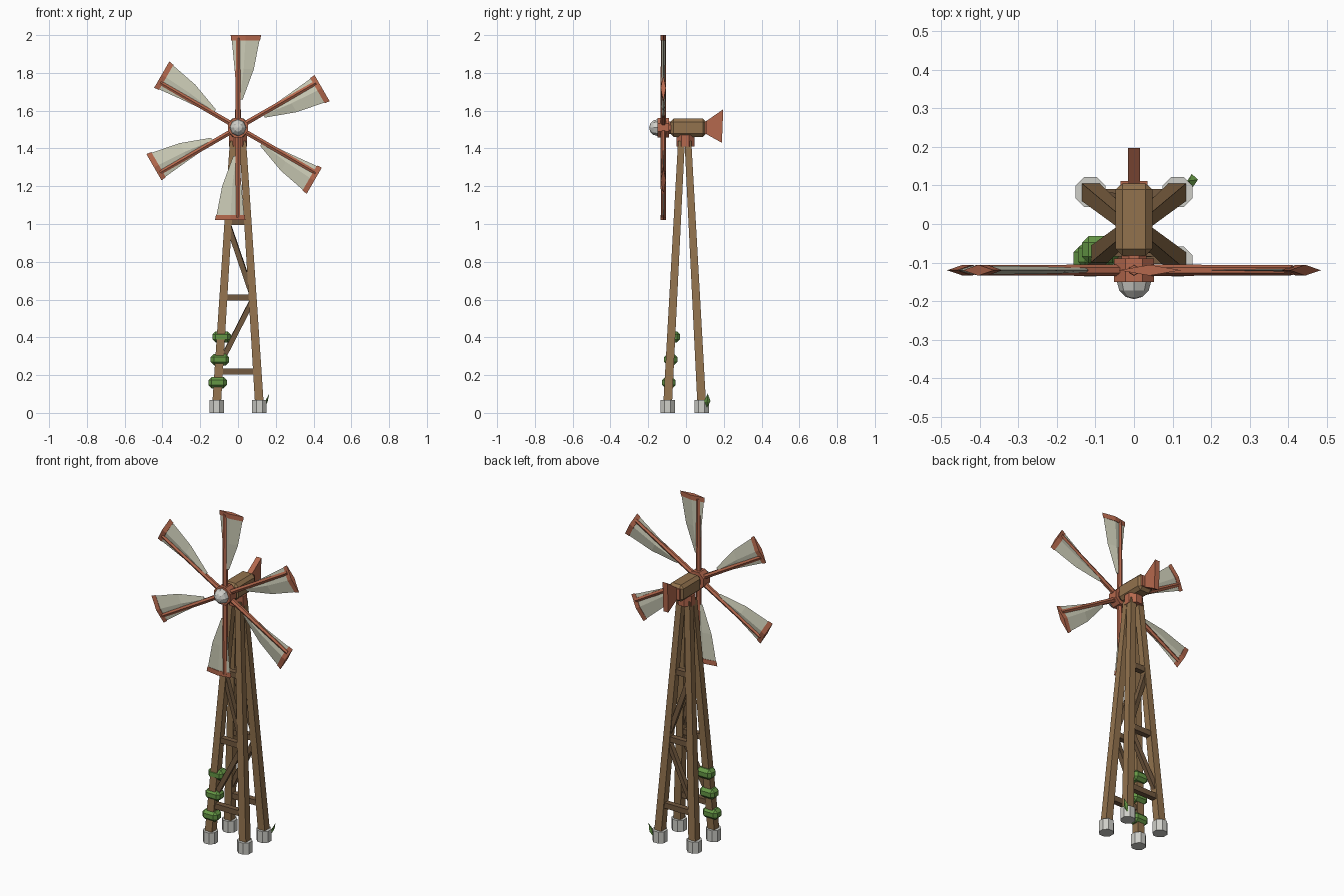
import bpy, bmesh, math
from mathutils import Vector, Matrix

if "Cube" in bpy.data.objects:
    bpy.data.objects.remove(bpy.data.objects["Cube"])

def mat(name, rgb):
    m = bpy.data.materials.new(name)
    m.diffuse_color = (*rgb, 1)
    m.use_nodes = True
    m.node_tree.nodes["Principled BSDF"].inputs["Base Color"].default_value = m.diffuse_color
    return m

WOOD = mat("wood", (0.29, 0.17, 0.075))
DARK = mat("dark_wood", (0.17, 0.10, 0.05))
RUST = mat("rust_orange", (0.46, 0.14, 0.075))
SAIL = mat("sail", (0.60, 0.60, 0.47))
LEAF = mat("leaf", (0.13, 0.31, 0.06))
STONE = mat("stone", (0.62, 0.62, 0.58))

def finish(name, bm, m):
    bmesh.ops.recalc_face_normals(bm, faces=bm.faces)
    me = bpy.data.meshes.new(name)
    bm.to_mesh(me)
    bm.free()
    ob = bpy.data.objects.new(name, me)
    bpy.context.collection.objects.link(ob)
    me.materials.append(m)
    return ob

def loft(name, rings, m, xf=Matrix()):
    """Skin equal-length rings of points and cap both ends."""
    bm = bmesh.new()
    vs = [[bm.verts.new(xf @ Vector(p)) for p in r] for r in rings]
    n = len(vs[0])
    for a, b in zip(vs, vs[1:]):
        for i in range(n):
            bm.faces.new((a[i], a[(i + 1) % n], b[(i + 1) % n], b[i]))
    bm.faces.new(vs[0])
    bm.faces.new(vs[-1])
    return finish(name, bm, m)

def rod(name, a, b, r1, r2, sides, m, xf=Matrix(), turn=0.5):
    a, b = Vector(a), Vector(b)
    q = (b - a).to_track_quat('Z', 'Y')
    ang = [2 * math.pi * (i + turn) / sides for i in range(sides)]
    ring = lambda c, r: [c + q @ Vector((r * math.cos(t), r * math.sin(t), 0)) for t in ang]
    return loft(name, [ring(a, r1), ring(b, r2)], m, xf)

def box(name, c, size, m, bevel=0, rot=0):
    bm = bmesh.new()
    bmesh.ops.create_cube(bm, size=1)
    bmesh.ops.scale(bm, vec=size, verts=bm.verts)
    if bevel:
        bmesh.ops.bevel(bm, geom=bm.edges[:], offset=bevel, segments=1, affect='EDGES', profile=0.5)
    bmesh.ops.transform(bm, matrix=Matrix.Translation(c) @ Matrix.Rotation(rot, 4, 'Z'), verts=bm.verts)
    return finish(name, bm, m)

CY = -0.007  # tower centre in y

def leg_at(sx, sy, z):
    t = (z - 0.05) / 1.39
    return Vector((sx * (0.113 - 0.088 * t), CY + sy * (0.09 - 0.073 * t), z))

def square(c, h):
    return [c + Vector((x * h, y * h, 0)) for x, y in ((-1, -1), (1, -1), (1, 1), (-1, 1))]

# Legs and stone feet
for sx in (-1, 1):
    for sy in (-1, 1):
        loft("leg", [square(leg_at(sx, sy, 0.05), 0.023), square(leg_at(sx, sy, 1.44), 0.018)], WOOD)
        f = leg_at(sx, sy, 0.05)
        rod("foot", (f.x, f.y, 0), (f.x, f.y, 0.068), 0.042, 0.042, 8, STONE)

# Rungs and zigzag braces on the front and back faces
for sy in (-1, 1):
    for z in (0.22, 0.61, 1.01):
        rod("rung", leg_at(-1, sy, z), leg_at(1, sy, z), 0.023, 0.023, 4, DARK)
    rod("brace", leg_at(-1, sy, 0.25), leg_at(1, sy, 0.60), 0.019, 0.019, 4, DARK)
    rod("brace", leg_at(1, sy, 0.62), leg_at(-1, sy, 1.00), 0.019, 0.019, 4, DARK)

# Turntable collar, gear housing and tail
rod("turntable", (0, CY + 0.004, 1.41), (0, CY + 0.004, 1.47), 0.052, 0.052, 8, RUST)
HZ, HY = 1.51, -0.12
box("housing", (0, 0.012, HZ), (0.095, 0.19, 0.098), WOOD, 0.018)
box("housing_cap", (0, 0.106, HZ), (0.07, 0.012, 0.066), RUST)
tail = [(0.10, 1.48), (0.19, 1.43), (0.197, 1.607), (0.10, 1.54)]
loft("tail_vane", [[(x, y, z) for y, z in tail] for x in (-0.016, 0.016)], RUST)

# Hub, shaft and nose
rod("shaft", (0, -0.07, HZ), (0, -0.10, HZ), 0.035, 0.035, 8, RUST)
rod("hub", (0, -0.09, HZ), (0, -0.15, HZ), 0.056, 0.056, 8, RUST)
bm = bmesh.new()
bmesh.ops.create_uvsphere(bm, u_segments=8, v_segments=6, radius=0.044)
bmesh.ops.transform(bm, matrix=Matrix.Translation((0, -0.151, HZ)) @ Matrix.Rotation(math.pi / 2, 4, 'X'), verts=bm.verts)
finish("nose", bm, STONE)

# Six blades: diamond-section sail, tip band and spar
def lens(r, u0, u1, um, h):
    return [(u0, 0, r), (um, -h, r), (u1, 0, r), (um, h, r)]

for i in range(6):
    xf = Matrix.Translation((0, HY, HZ)) @ Matrix.Rotation(i * math.pi / 3, 4, 'Y')
    loft("sail", [lens(0.15, -0.005, 0.025, 0.01, 0.006),
                  lens(0.31, -0.018, 0.084, 0.03, 0.010),
                  lens(0.465, -0.033, 0.114, 0.04, 0.011)], SAIL, xf)
    loft("sail_tip", [lens(0.462, -0.036, 0.117, 0.04, 0.014),
                      lens(0.49, -0.039, 0.122, 0.04, 0.014)], RUST, xf)
    rod("spar", (0, 0, 0.03), (0, 0, 0.475), 0.015, 0.013, 6, RUST, xf)

# Vine clumps climbing the front left leg
for z, dx, dy in ((0.16, -0.002, 0.0), (0.282, 0.002, 0.004), (0.402, 0.004, 0.012)):
    c = leg_at(-1, -1, z) + Vector((dx, dy, 0))
    box("vine_clump", c, (0.097, 0.07, 0.06), LEAF, 0.017)

# Grass blade beside the back right foot
bm = bmesh.new()
for p in ((0.137, 0.11, 0.025), (0.166, 0.115, 0.102), (0.15, 0.092, 0.058),
          (0.15, 0.13, 0.062), (0.144, 0.112, 0.063), (0.156, 0.112, 0.057)):
    bm.verts.new(p)
bmesh.ops.convex_hull(bm, input=bm.verts)
finish("grass_blade", bm, LEAF)
